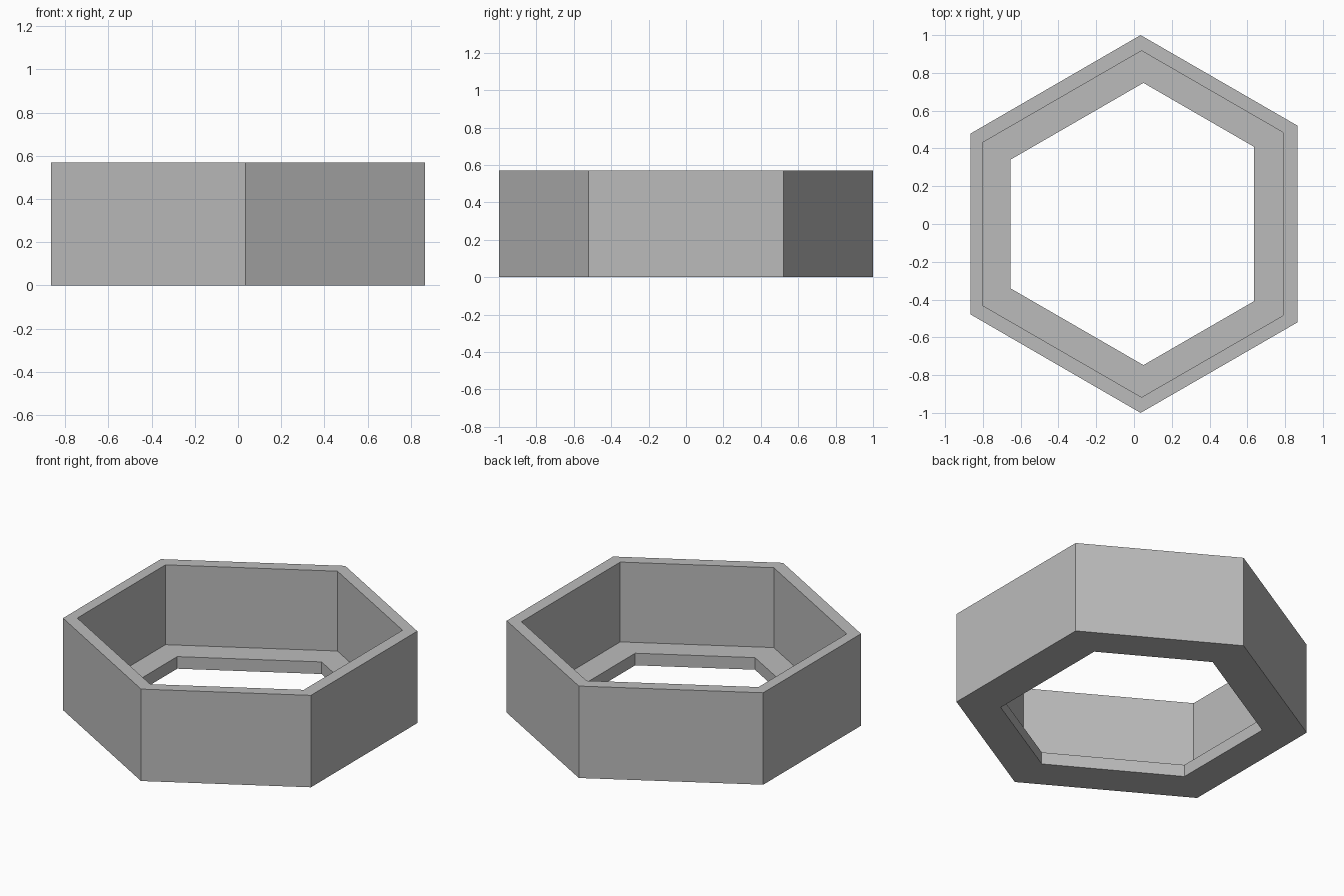
import bpy, bmesh

cube = bpy.data.objects.get("Cube")
if cube:
    bpy.data.objects.remove(cube, do_unlink=True)

HEIGHT = 0.57
FLOOR = 0.075

grey = bpy.data.materials.new("plain_grey")
grey.use_nodes = True
colour = (0.5, 0.5, 0.5, 1)
grey.diffuse_color = colour
grey.node_tree.nodes["Principled BSDF"].inputs["Base Color"].default_value = colour


def hexagon(tip, right, left):
    """Hexagon mirrored front to back, from its back, right and left corners."""
    half = [right, tip, left]
    return [(x, y) for x, y in half] + [(x, -y) for x, y in reversed(half)]


# Slightly uneven hexagons: outer wall, inner wall and floor opening
outer = hexagon((0.035, 1.0), (0.865, 0.521), (-0.865, 0.479))
inner = hexagon((0.04, 0.917), (0.79, 0.484), (-0.80, 0.432))
opening = hexagon((0.05, 0.747), (0.635, 0.409), (-0.655, 0.34))

# Closed section: up the outside, over the rim, down to the floor, through the opening
section = [(outer, 0), (outer, HEIGHT), (inner, HEIGHT),
           (inner, FLOOR), (opening, FLOOR), (opening, 0)]

bm = bmesh.new()
rings = [[bm.verts.new((x, y, z)) for x, y in shape] for shape, z in section]
for i, ring in enumerate(rings):
    upper = rings[(i + 1) % len(rings)]
    for j in range(len(ring)):
        k = (j + 1) % len(ring)
        bm.faces.new((ring[j], ring[k], upper[k], upper[j]))
bmesh.ops.recalc_face_normals(bm, faces=bm.faces)

mesh = bpy.data.meshes.new("hexagonal_frame")
bm.to_mesh(mesh)
bm.free()
mesh.materials.append(grey)
frame = bpy.data.objects.new("hexagonal_frame", mesh)
bpy.context.collection.objects.link(frame)
